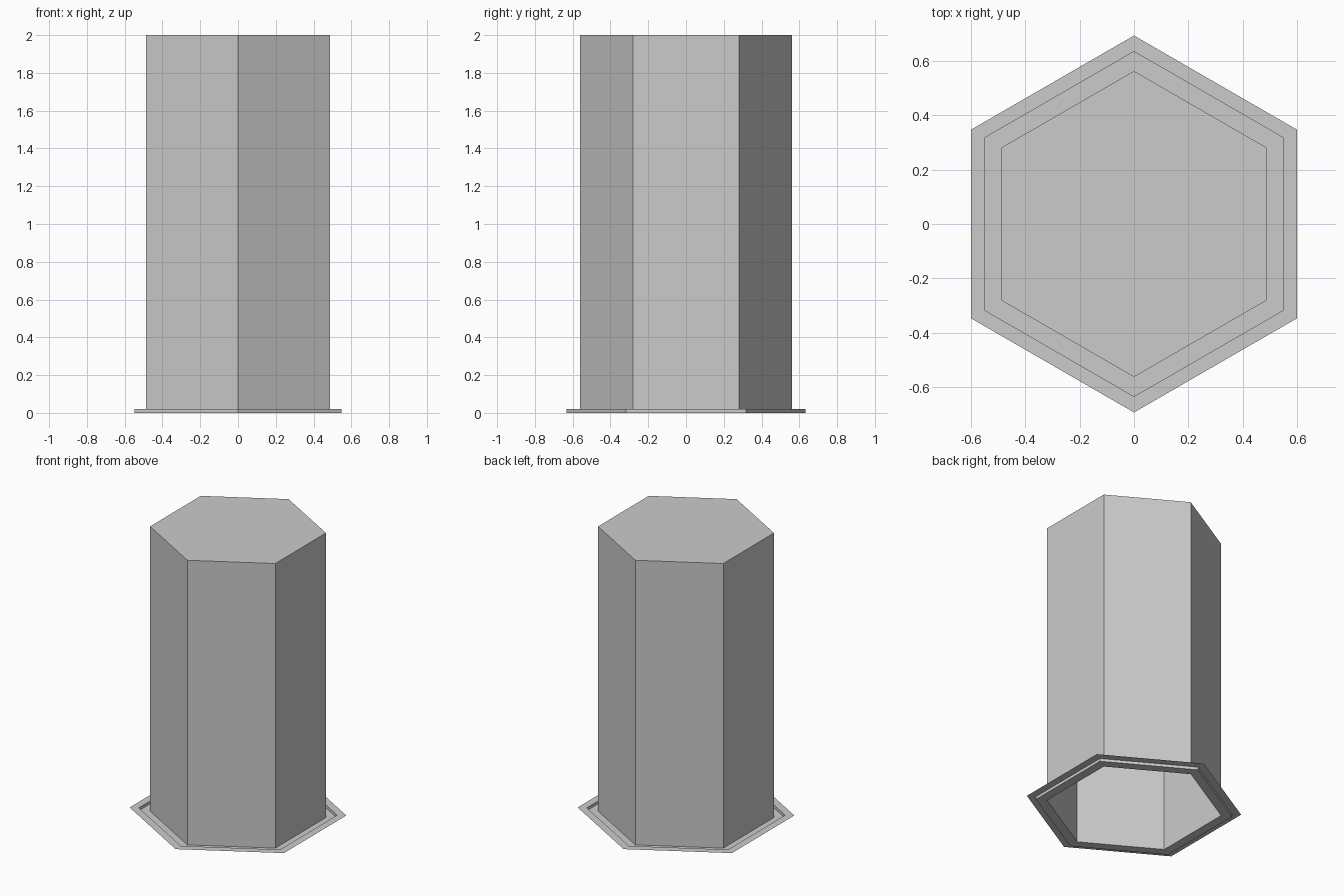
import bpy, bmesh, math

cube = bpy.data.objects.get("Cube")
if cube:
    bpy.data.objects.remove(cube, do_unlink=True)

grey = bpy.data.materials.new("plain grey")
grey.use_nodes = True
colour = (0.6, 0.6, 0.6, 1)
grey.diffuse_color = colour
grey.node_tree.nodes["Principled BSDF"].inputs["Base Color"].default_value = colour


def hex_ring(bm, apothem, z):
    """Six vertices with a corner on the y axis."""
    r = apothem / math.cos(math.pi / 6)
    angles = [math.pi / 2 + i * math.pi / 3 for i in range(6)]
    return [bm.verts.new((r * math.cos(a), r * math.sin(a), z)) for a in angles]


def hex_shell(name, profile, cap=False):
    """Thin hexagonal shell through (apothem, height) steps."""
    bm = bmesh.new()
    rings = [hex_ring(bm, a, z) for a, z in profile]
    for low, high in zip(rings, rings[1:]):
        for i in range(6):
            j = (i + 1) % 6
            bm.faces.new((low[i], low[j], high[j], high[i]))
    if cap:
        bm.faces.new(rings[-1])
    mesh = bpy.data.meshes.new(name)
    bm.to_mesh(mesh)
    bm.free()
    mesh.materials.append(grey)
    obj = bpy.data.objects.new(name, mesh)
    bpy.context.collection.objects.link(obj)
    return obj


# Column, open underneath and closed on top
hex_shell("column", [(0.487, 0), (0.487, 2)], cap=True)

# Stepped flange: raised outer rim, short wall, sunken inner floor
hex_shell("base_flange", [(0.6, 0.02), (0.549, 0.02), (0.549, 0), (0.487, 0)])
